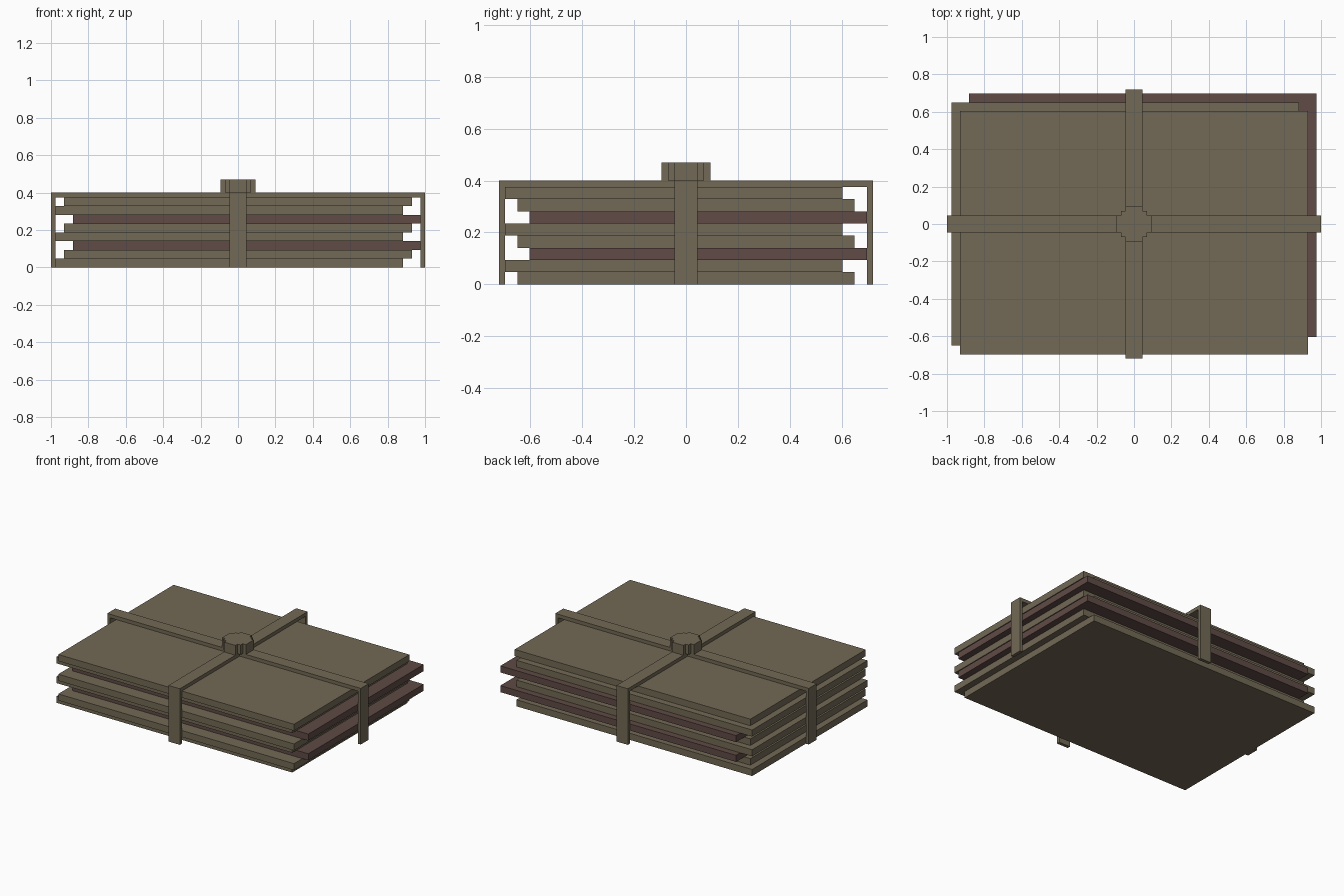
import bpy, bmesh

cube = bpy.data.objects.get("Cube")
if cube:
    bpy.data.objects.remove(cube, do_unlink=True)


def material(name, rgb):
    m = bpy.data.materials.new(name)
    m.use_nodes = True
    m.diffuse_color = (*rgb, 1)
    m.node_tree.nodes["Principled BSDF"].inputs["Base Color"].default_value = (*rgb, 1)
    return m


TAN = material("olive tan", (0.17, 0.142, 0.092))
BROWN = material("red brown", (0.115, 0.07, 0.059))


def prism(name, outline, depth, mat):
    """Extrude a closed outline of 3D points along the depth vector."""
    bm = bmesh.new()
    face = bm.faces.new([bm.verts.new(p) for p in outline])
    top = bmesh.ops.extrude_face_region(bm, geom=[face])["geom"]
    bmesh.ops.translate(bm, vec=depth, verts=[v for v in top if isinstance(v, bmesh.types.BMVert)])
    bmesh.ops.recalc_face_normals(bm, faces=bm.faces)
    mesh = bpy.data.meshes.new(name)
    bm.to_mesh(mesh)
    bm.free()
    mesh.materials.append(mat)
    ob = bpy.data.objects.new(name, mesh)
    bpy.context.collection.objects.link(ob)
    return ob


# Stack of sheets, each shifted in a repeating pattern of three
COUNT, STACK = 8, 0.375
HX, HY, T = 0.93, 0.65, STACK / COUNT
shifts = [(-0.047, 0, TAN), (0, -0.047, TAN), (0.047, 0.047, BROWN)]
for i in range(COUNT):
    dx, dy, mat = shifts[i % 3]
    corners = [(dx + sx * HX, dy + sy * HY, i * T)
               for sx, sy in ((-1, -1), (1, -1), (1, 1), (-1, 1))]
    prism(f"sheet_{i + 1}", corners, (0, 0, T), mat)

# Two crossing straps, each a flat arch reaching the ground
W, TOP, THICK = 0.045, 0.4, 0.023


def arch(half):
    inner = half - THICK
    return [(-half, 0), (-half, TOP), (half, TOP), (half, 0),
            (inner, 0), (inner, STACK), (-inner, STACK), (-inner, 0)]


prism("long_strap", [(u, -W, z) for u, z in arch(1.0)], (0, 2 * W, 0), TAN)
prism("short_strap", [(-W, u, z) for u, z in arch(0.72)], (2 * W, 0, 0), TAN)

# Stepped round knot on the crossing
R, S = 0.094, 0.069
quarter = [(R, -W), (R, W), (S, W), (S, S), (W, S)]
knot = []
for _ in range(4):
    knot += [(x, y, TOP) for x, y in quarter]
    quarter = [(-y, x) for x, y in quarter]
# drop the corner shared by the start of each next quarter
prism("knot", knot, (0, 0, 0.07), TAN)
